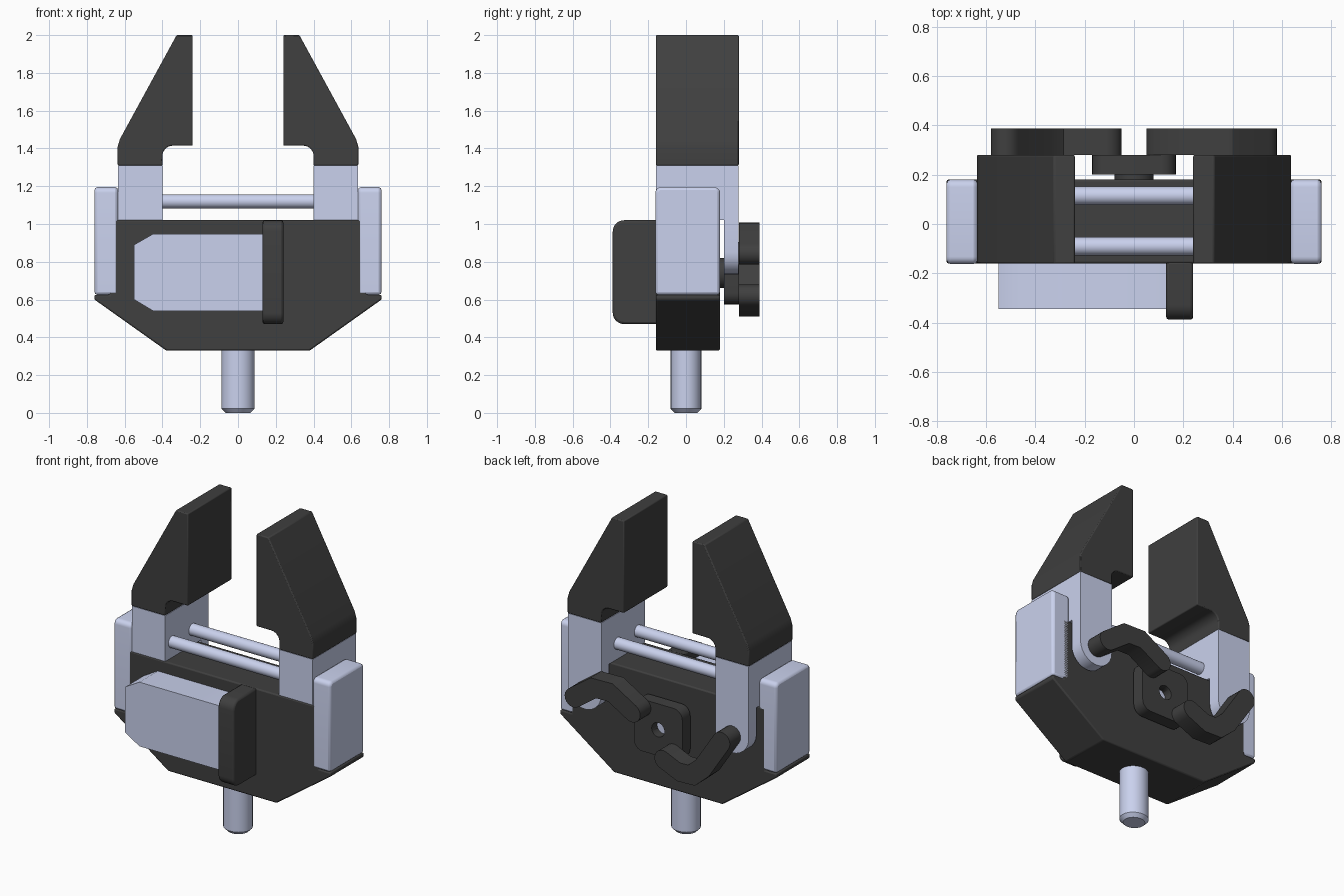
import bpy, bmesh
from math import pi, sin, cos, radians
from mathutils import Vector

if "Cube" in bpy.data.objects:
    bpy.data.objects.remove(bpy.data.objects["Cube"])


def material(name, rgb):
    m = bpy.data.materials.new(name)
    m.diffuse_color = (*rgb, 1)
    m.use_nodes = True
    m.node_tree.nodes["Principled BSDF"].inputs["Base Color"].default_value = m.diffuse_color
    return m


DARK = material("dark_plastic", (0.05, 0.05, 0.05))
LIGHT = material("pale_metal", (0.59, 0.64, 0.85))


def finish(name, bm, mat, bevel=0, segs=2):
    bmesh.ops.recalc_face_normals(bm, faces=bm.faces)
    me = bpy.data.meshes.new(name)
    bm.to_mesh(me)
    bm.free()
    ob = bpy.data.objects.new(name, me)
    bpy.context.collection.objects.link(ob)
    me.materials.append(mat)
    if bevel:
        b = ob.modifiers.new("bevel", 'BEVEL')
        b.width, b.segments, b.limit_method = bevel, segs, 'ANGLE'
        b.angle_limit = radians(35)
    bpy.ops.object.select_all(action='DESELECT')
    ob.select_set(True)
    bpy.context.view_layer.objects.active = ob
    bpy.ops.object.shade_smooth_by_angle(angle=radians(32))
    return ob


def prism(name, pts, lo, hi, mat, bevel=0, axis='Y', segs=2):
    """Extrude an (x, z) outline along y, or a (y, z) outline along x."""
    bm = bmesh.new()
    put = (lambda a, b, d: (a, d, b)) if axis == 'Y' else (lambda a, b, d: (d, a, b))
    f = bm.faces.new([bm.verts.new(put(a, b, lo)) for a, b in pts])
    ext = bmesh.ops.extrude_face_region(bm, geom=[f])
    step = (0, hi - lo, 0) if axis == 'Y' else (hi - lo, 0, 0)
    bmesh.ops.translate(bm, vec=step,
                        verts=[v for v in ext['geom'] if isinstance(v, bmesh.types.BMVert)])
    return finish(name, bm, mat, bevel, segs)


def flip(pts, s):
    return [(s * x, z) for x, z in pts]


def arc(cx, cz, r, a0, a1, n=8):
    return [(cx + r * cos(radians(a0 + (a1 - a0) * i / n)),
             cz + r * sin(radians(a0 + (a1 - a0) * i / n))) for i in range(n + 1)]


def rounded_rect(x0, x1, z0, z1, r, corners="1111"):
    spec = [(x1, z1, -1, -1, 0), (x0, z1, 1, -1, 90), (x0, z0, 1, 1, 180), (x1, z0, -1, 1, 270)]
    out = []
    for flag, (x, z, sx, sz, a) in zip(corners, spec):
        out += arc(x + sx * r, z + sz * r, r, a, a + 90, 6) if flag == "1" else [(x, z)]
    return out


def stroke(path, w):
    """Outline of a thick bent bar with round ends."""
    p = [Vector(q) for q in path]
    d = [(b - a).normalized() for a, b in zip(p, p[1:])]
    nrm = [Vector((-v.y, v.x)) for v in d]
    left, right = [], []
    for i in range(1, len(p) - 1):
        m = (nrm[i - 1] + nrm[i]).normalized()
        k = w / m.dot(nrm[i])
        left.append(tuple(p[i] + m * k))
        right.append(tuple(p[i] - m * k))

    def cap(c, n, direction):
        return [tuple(c + n * w * cos(pi * t / 10) + direction * w * sin(pi * t / 10))
                for t in range(11)]
    return left + cap(p[-1], nrm[-1], d[-1]) + right[::-1] + cap(p[0], -nrm[0], -d[0])


def cylinder(name, r, lo, hi, axis, mat, at=(0, 0), bevel=0, squash=1):
    bm = bmesh.new()
    bmesh.ops.create_cone(bm, cap_ends=True, segments=32, radius1=r, radius2=r, depth=hi - lo)
    mid = (lo + hi) / 2
    ob = finish(name, bm, mat, bevel, 1)
    if axis == 'X':
        ob.rotation_euler, ob.location = (0, pi / 2, 0), (mid, *at)
    elif axis == 'Y':
        ob.rotation_euler, ob.location = (pi / 2, 0, 0), (at[0], mid, at[1])
    else:
        ob.location, ob.scale = (*at, mid), (1, squash, 1)
    return ob


# Main housing with flared lower ledges
half = [(0.38, 0.33), (0.76, 0.60), (0.76, 0.625), (0.68, 0.625), (0.68, 1.02)]
prism("housing", half + flip(half, -1)[::-1], -0.16, 0.18, DARK, 0.008)

# Mounting stub
cylinder("mounting_stub", 0.087, 0, 0.36, 'Z', LIGHT, bevel=0.022, squash=0.93)

# Guide rods
for i, y in enumerate((-0.09, 0.115)):
    cylinder(f"guide_rod_{i}", 0.037, -0.66, 0.66, 'X', LIGHT, (y, 1.12))

# Jaws, carriers and end blocks, both sides
tip = [(0.24, 2.0), (0.24, 1.415), (0.345, 1.415)] + arc(0.345, 1.36, 0.055, 90, 0, 6)[1:] + \
      [(0.40, 1.31), (0.637, 1.31), (0.637, 1.41), (0.625, 1.45), (0.325, 2.0)]
carrier = [(0.40, 1.02), (0.635, 1.02), (0.635, 1.31), (0.40, 1.31)]
lug = [(0.635, 1.03), (0.40, 1.03)] + arc(0.5175, 0.85, 0.1175, 180, 360, 12)
for s, side in ((1, "right"), (-1, "left")):
    prism(f"jaw_tip_{side}", flip(tip, s), -0.16, 0.28, DARK, 0.006)
    prism(f"jaw_carrier_{side}", flip(carrier, s), -0.158, 0.278, LIGHT)
    prism(f"jaw_lug_{side}", flip(lug, s), 0.20, 0.278, LIGHT)
    block = [(0.635, 0.625), (0.76, 0.625), (0.76, 1.195), (0.635, 1.195)]
    bm_pts = rounded_rect(-0.162, 0.18, 0.625, 1.195, 0.03, "1100")
    x0, x1 = sorted((s * 0.635, s * 0.76))
    prism(f"end_block_{side}", bm_pts, x0, x1, LIGHT, 0.015, 'X')

# Motor box and gear cover on the front
motor = [(-0.55, 0.60), (-0.45, 0.54), (0.14, 0.54), (0.14, 0.947), (-0.45, 0.947), (-0.55, 0.89)]
prism("motor_box", motor, -0.345, -0.15, LIGHT)
prism("gear_cover", rounded_rect(-0.388, -0.15, 0.47, 1.02, 0.06, "0110"),
      0.13, 0.24, DARK, 0.012, 'X')

# Crank on the back, bored for the shaft
crank = prism("crank", rounded_rect(-0.17, 0.17, 0.575, 0.905, 0.06), 0.20, 0.28, DARK)
boss = cylinder("crank_boss", 0.08, 0.17, 0.205, 'Y', DARK, (0, 0.74))
cutter = cylinder("bore_cutter", 0.045, 0.1, 0.4, 'Y', DARK, (0, 0.74))
cutter.hide_render = True
cutter.hide_set(True)
hole = crank.modifiers.new("bore", 'BOOLEAN')
hole.operation, hole.object, hole.solver = 'DIFFERENCE', cutter, 'EXACT'
cylinder("crank_shaft", 0.045, 0.15, 0.225, 'Y', LIGHT, (0, 0.74))

# Bent links from crank to jaws
upper = [(0.52, 0.845), (0.38, 0.945), (0.26, 0.948), (0.11, 0.86)]
lower = [(-0.52, 0.845), (-0.385, 0.64), (-0.31, 0.575), (-0.22, 0.572), (-0.11, 0.62)]
prism("link_right", stroke(upper, 0.06), 0.28, 0.388, DARK)
prism("link_left", stroke(lower, 0.06), 0.28, 0.388, DARK)
